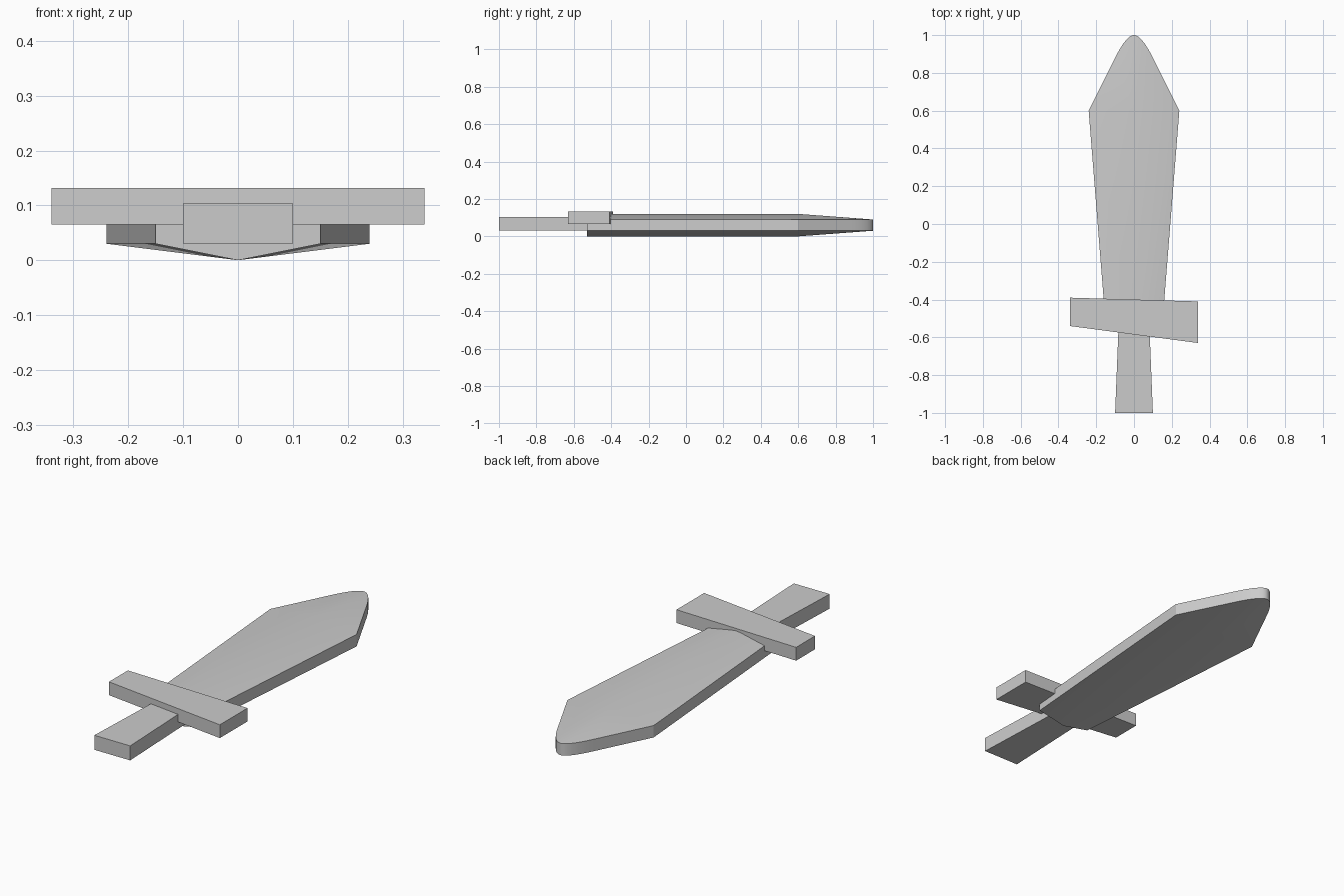
import bpy
import bmesh
import math

if "Cube" in bpy.data.objects:
    bpy.data.objects.remove(bpy.data.objects["Cube"], do_unlink=True)

grey = bpy.data.materials.new("plain grey")
grey.use_nodes = True
colour = (0.6, 0.6, 0.6, 1)
grey.diffuse_color = colour
grey.node_tree.nodes["Principled BSDF"].inputs["Base Color"].default_value = colour


def finish(name, bm):
    """Turn a bmesh into a named, coloured object with sharp edges kept."""
    bmesh.ops.recalc_face_normals(bm, faces=bm.faces)
    mesh = bpy.data.meshes.new(name)
    bm.to_mesh(mesh)
    bm.free()
    mesh.materials.append(grey)
    obj = bpy.data.objects.new(name, mesh)
    bpy.context.collection.objects.link(obj)
    bpy.ops.object.select_all(action="DESELECT")
    obj.select_set(True)
    bpy.context.view_layer.objects.active = obj
    bpy.ops.object.shade_smooth_by_angle(angle=math.radians(30))
    return obj


def slab(name, outline, low, high):
    """Extrude a flat outline between two heights."""
    bm = bmesh.new()
    face = bm.faces.new([bm.verts.new((x, y, low)) for x, y in outline])
    new = bmesh.ops.extrude_face_region(bm, geom=[face])["geom"]
    verts = [v for v in new if isinstance(v, bmesh.types.BMVert)]
    bmesh.ops.translate(bm, verts=verts, vec=(0, 0, high - low))
    return finish(name, bm)


# Handle, slightly wider at its free end
slab("handle", [(-0.1, -1), (0.1, -1), (0.08, -0.5), (-0.08, -0.5)], 0.03, 0.103)

# Crossguard, a skewed plank laid over the blade
slab("crossguard", [(-0.34, -0.54), (0.34, -0.63), (0.34, -0.41), (-0.34, -0.39)],
     0.065, 0.132)

# Blade outline: straight sides, shoulders, rounded tip
base_y, shoulder_y, steps = -0.53, 0.6, 8
half = [(0.15, base_y), (0.24, shoulder_y)]
for i in range(steps):
    t = i / steps
    half.append((0.1 * (1 - t) ** 2 + 0.08 * t * (1 - t),
                 0.88 * (1 - t) ** 2 + 1 - (1 - t) ** 2))
outline = half + [(0, 1)] + [(-x, y) for x, y in reversed(half)]

# Blade body: side walls, with a shallow ridge above and below
bm = bmesh.new()
rims, ridges = [], []
for rim_z, ridge_z in ((0.03, 0), (0.09, 0.12)):
    rim = [bm.verts.new((x, y, rim_z)) for x, y in outline]
    base = bm.verts.new((0, base_y, ridge_z))
    peak = bm.verts.new((0, shoulder_y, ridge_z))
    bm.faces.new((base, rim[0], rim[1], peak))
    bm.faces.new((base, peak, rim[-2], rim[-1]))
    for a, b in zip(rim[1:-2], rim[2:-1]):
        bm.faces.new((peak, a, b))
    rims.append(rim)
    ridges.append(base)
low, high = rims
for i in range(len(outline) - 1):
    bm.faces.new((low[i], low[i + 1], high[i + 1], high[i]))
bm.faces.new((low[-1], ridges[0], low[0], high[0], ridges[1], high[-1]))
finish("blade", bm)
